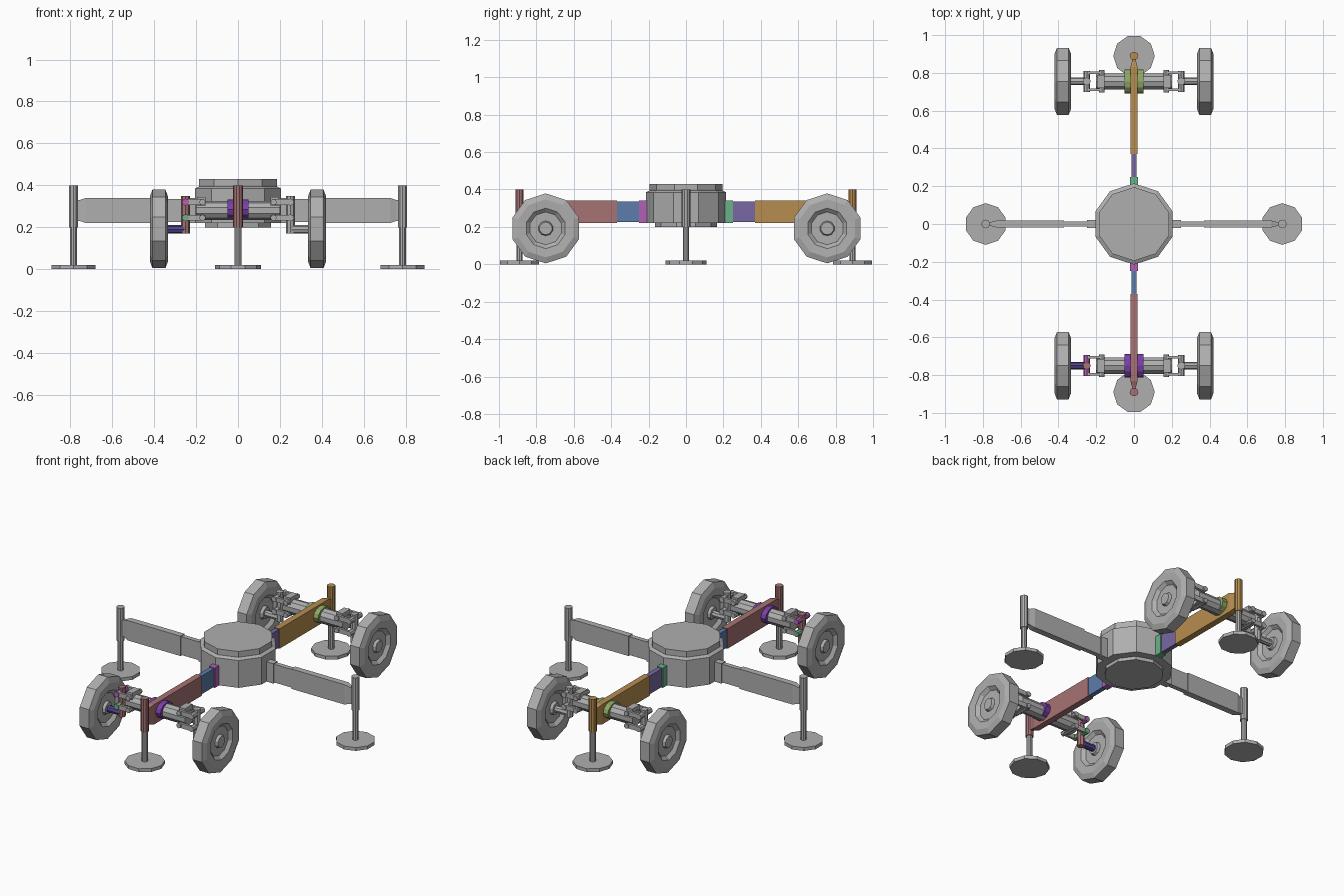
import bpy
import bmesh
from math import cos, sin, pi
from mathutils import Matrix, Vector

default = bpy.data.objects.get("Cube")
if default:
    bpy.data.objects.remove(default, do_unlink=True)


def material(name, *rgb):
    m = bpy.data.materials.new(name)
    m.use_nodes = True
    m.diffuse_color = (*rgb, 1)
    m.node_tree.nodes["Principled BSDF"].inputs["Base Color"].default_value = (*rgb, 1)
    return m


GREY = material("grey", .43, .43, .43)
ROSE = material("rose", .38, .17, .17)
OCHRE = material("ochre", .47, .27, .08)
BLUE = material("blue", .11, .20, .40)
MAGENTA = material("magenta", .45, .12, .46)
GREEN = material("green", .14, .45, .25)
VIOLET = material("violet", .19, .14, .37)
PURPLE = material("purple", .20, .05, .40)
OLIVE = material("olive green", .27, .39, .13)
INDIGO = material("indigo", .09, .06, .27)


def loft(name, rings, mat, matrix):
    """Skin a list of point rings and cap both ends."""
    bm = bmesh.new()
    loops = [[bm.verts.new(matrix @ Vector(p)) for p in ring] for ring in rings]
    n = len(loops[0])
    for a, b in zip(loops, loops[1:]):
        for i in range(n):
            j = (i + 1) % n
            bm.faces.new((a[i], a[j], b[j], b[i]))
    bm.faces.new(loops[0][::-1])
    bm.faces.new(loops[-1])
    bmesh.ops.recalc_face_normals(bm, faces=bm.faces)
    mesh = bpy.data.meshes.new(name)
    bm.to_mesh(mesh)
    bm.free()
    mesh.materials.append(mat)
    obj = bpy.data.objects.new(name, mesh)
    bpy.context.collection.objects.link(obj)
    return obj


def turned(name, profile, centre, mat, axis="Z", sides=10, squash=1,
           frame=Matrix()):
    """Faceted solid of revolution from (radius, height) pairs."""
    def point(r, h, i):
        t = pi / 2 + 2 * pi * i / sides
        a, b = r * cos(t), r * sin(t) * squash
        return {"X": (h, a, b), "Y": (b, h, a), "Z": (a, b, h)}[axis]
    rings = [[point(r, h, i) for i in range(sides)] for r, h in profile]
    return loft(name, rings, mat, frame @ Matrix.Translation(centre))


def rod(name, r, half, centre, mat, axis, sides=8, squash=1):
    return turned(name, [(r, -half), (r, half)], centre, mat, axis, sides, squash)


def beam(name, sections, mat, frame=Matrix(), y=0):
    """Rectangular beam along x from (x, half width, bottom, top) sections."""
    rings = [[(x, y - w, lo), (x, y + w, lo), (x, y + w, hi), (x, y - w, hi)]
             for x, w, lo, hi in sections]
    return loft(name, rings, mat, frame)


# Central hub with stepped base and lid
turned("hub", [(.165, .2), (.165, .22), (.215, .22), (.215, .385),
               (.195, .395), (.195, .43)], (0, 0, 0), GREY)

# Telescopic outrigger arms, each with a jack and foot pad
arms = [("left", 0, .785, GREY, GREY, GREY),
        ("right", pi, .785, GREY, GREY, GREY),
        ("front", -pi / 2, .89, MAGENTA, BLUE, ROSE),
        ("back", pi / 2, .89, GREEN, VIOLET, OCHRE)]
for side, angle, reach, socket, slide, outer in arms:
    frame = Matrix.Rotation(angle, 4, "Z")
    beam(side + "_arm_socket", [(.18, .02, .22, .34), (.25, .02, .22, .34)],
         socket, frame)
    beam(side + "_arm_slide", [(.24, .014, .225, .335), (.39, .014, .225, .335)],
         slide, frame)
    beam(side + "_arm_outer", [(.37, .019, .22, .34), (reach - .06, .019, .22, .34),
                               (reach - .03, .011, .23, .33), (reach, .011, .23, .33)],
         outer, frame)
    turned(side + "_jack_sleeve", [(.023, .2), (.023, .4)], (reach, 0, 0), outer,
           frame=frame)
    turned(side + "_jack_rod", [(.017, .01), (.017, .21)], (reach, 0, 0), GREY,
           frame=frame)
    turned(side + "_foot_pad", [(.11, 0), (.11, .02)], (reach, 0, 0), GREY,
           frame=frame)

# Wheel profile: one half from the hub cap out to the tread, then mirrored
half_wheel = [(.034, .038), (.04, .022), (.088, .022), (.108, .04),
              (.155, .043), (.187, .031)]
wheel_profile = half_wheel + [(r, -h) for r, h in reversed(half_wheel)]

# Front and back axles
for end, y, collar in (("front", -.75, PURPLE), ("back", .755, OLIVE)):
    rod(end + "_axle_beam", .045, .2, (0, y, .28), GREY, "X", 10)
    rod(end + "_axle_collar", .063, .05, (0, y, .285), collar, "X", 12, .75)

    for side, s in (("left", 1), ("right", -1)):
        name = end + "_" + side
        special = name == "front_right"
        mirror = Matrix.Scale(s, 4, (1, 0, 0))

        # Suspension bracket and paired links
        beam(name + "_bracket", [(.155, .035, .235, .345), (.195, .035, .235, .345)],
             GREY, mirror, y)
        for level, z, mat in (("lower", .245, GREEN), ("upper", .32, MAGENTA)):
            for offset in (-.045, .045):
                beam(name + "_" + level + "_link",
                     [(.165, .007, z - .014, z + .014), (.25, .007, z - .014, z + .014)],
                     GREY, mirror, y + offset)
            rod(name + "_" + level + "_inner_pin", .015, .06, (s * .17, y, z), GREY, "Y")
            rod(name + "_" + level + "_outer_pin", .017, .056, (s * .25, y, z),
                mat if special else GREY, "Y")

        # Steering knuckle, stub axle and wheel
        rod(name + "_knuckle", .021, .089, (s * .25, y, .259),
            ROSE if special else GREY, "Z")
        rod(name + "_stub_axle", .02, .055, (s * .305, y, .19),
            INDIGO if special else GREY, "X")
        turned(name + "_wheel", wheel_profile, (s * .377, y, .192), GREY, "X")
